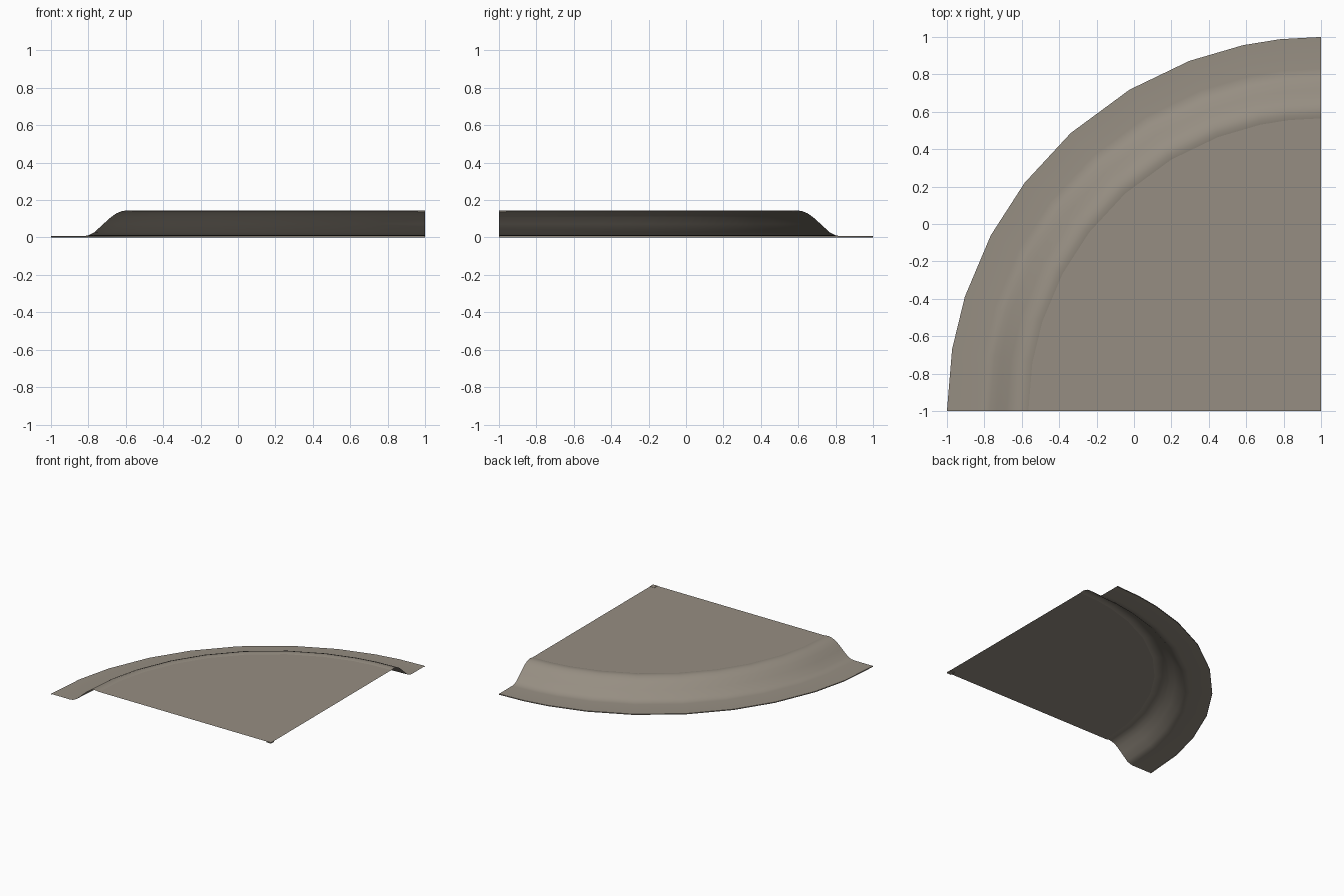
import bpy, bmesh
from math import radians, sin, cos

if "Cube" in bpy.data.objects:
    bpy.data.objects.remove(bpy.data.objects["Cube"], do_unlink=True)

# One warm grey for the whole sheet
mat = bpy.data.materials.new("warm grey")
mat.use_nodes = True
colour = (0.305, 0.27, 0.223, 1)
mat.diffuse_color = colour
mat.node_tree.nodes["Principled BSDF"].inputs["Base Color"].default_value = colour

CENTRE = (1.0, -1.0)
DISC_Z = 0.14
ANGLES = [0, 6.3, 12, 20.6, 30.8, 42, 52.4, 62, 72.2, 80.5, 90]
# radius and height, from the outer lip up to the crest and the disc edge
RIM = [(2, 0), (2, 0.007), (1.83, 0.007), (1.80, 0.011), (1.77, 0.026),
       (1.72, 0.072), (1.68, 0.108), (1.65, 0.129), (1.62, 0.141),
       (1.59, 0.145), (1.565, DISC_Z)]


def arc(bm, radius, z):
    return [bm.verts.new((CENTRE[0] - radius * sin(radians(a)),
                          CENTRE[1] + radius * cos(radians(a)), z)) for a in ANGLES]


def finish(bm, name):
    mesh = bpy.data.meshes.new(name)
    bm.to_mesh(mesh)
    bm.free()
    obj = bpy.data.objects.new(name, mesh)
    bpy.context.collection.objects.link(obj)
    mesh.materials.append(mat)
    bpy.ops.object.select_all(action="DESELECT")
    obj.select_set(True)
    bpy.context.view_layer.objects.active = obj
    bpy.ops.object.shade_smooth_by_angle(angle=radians(35))
    return obj


# Curved rim swept round the quarter circle, open underneath
bm = bmesh.new()
rows = [arc(bm, r, z) for r, z in RIM]
for outer, inner in zip(rows, rows[1:]):
    for i in range(len(ANGLES) - 1):
        bm.faces.new((outer[i], outer[i + 1], inner[i + 1], inner[i]))
finish(bm, "curved_rim")

# Flat quarter disc inside the rim
bm = bmesh.new()
edge = arc(bm, RIM[-1][0], DISC_Z)
hub = bm.verts.new((*CENTRE, DISC_Z))
for a, b in zip(edge, edge[1:]):
    bm.faces.new((hub, a, b))
finish(bm, "quarter_disc")

# Tiny square tab at the inner corner
bm = bmesh.new()
bmesh.ops.create_cube(bm, size=1)
bmesh.ops.scale(bm, vec=(0.04, 0.04, 0.009), verts=bm.verts)
bmesh.ops.translate(bm, vec=(0.98, -0.98, DISC_Z - 0.0025), verts=bm.verts)
finish(bm, "corner_tab")
